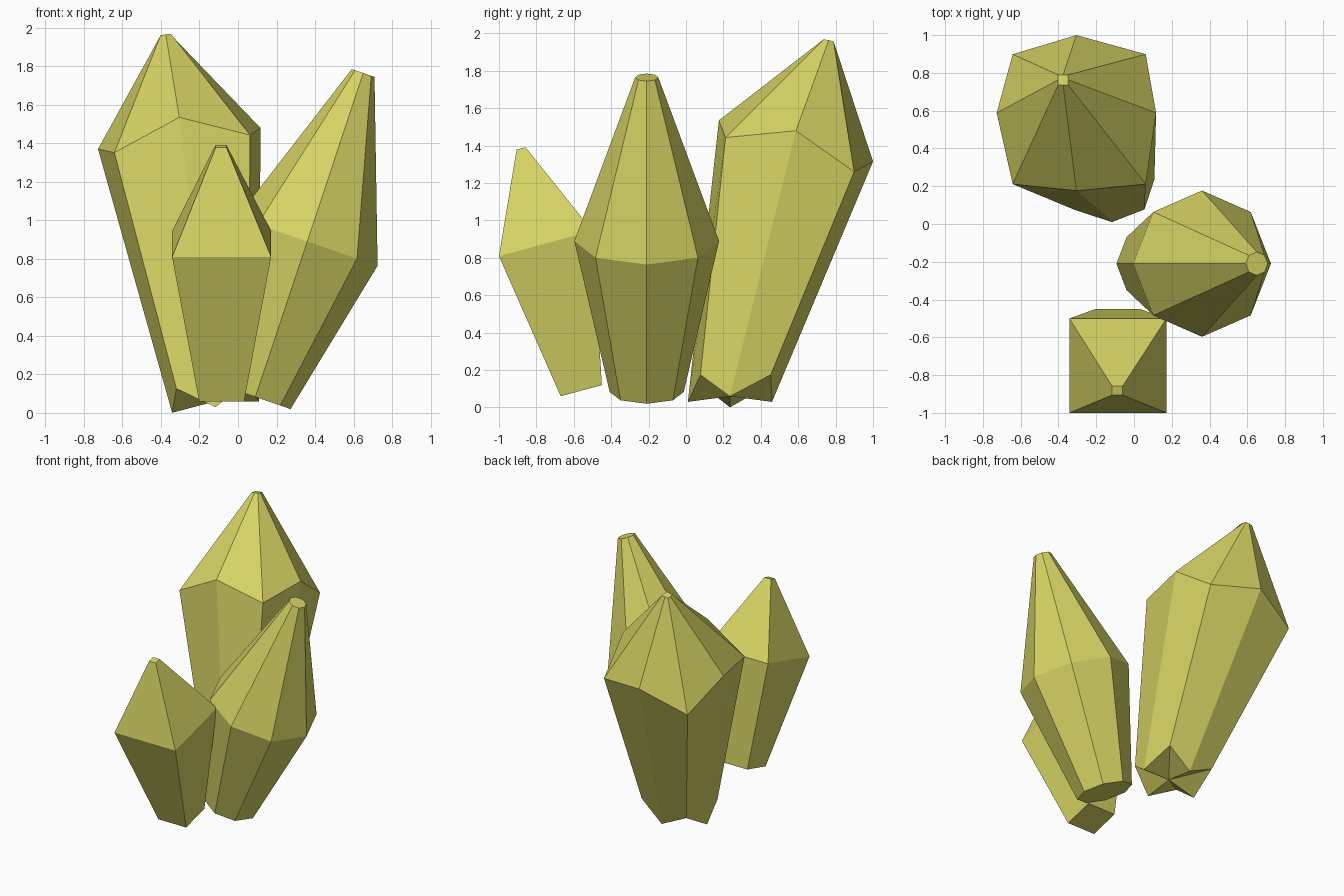
import bpy
import math

if "Cube" in bpy.data.objects:
    bpy.data.objects.remove(bpy.data.objects["Cube"])

# One flat colour for all crystals
mat = bpy.data.materials.new("olive yellow crystal")
mat.diffuse_color = (0.672, 0.651, 0.127, 1.0)
mat.use_nodes = True
mat.node_tree.nodes["Principled BSDF"].inputs["Base Color"].default_value = mat.diffuse_color


def ring(n, centre, rx, ry, slope=(0, 0), phase=0.0, k=1.0, shift=(0, 0, 0)):
    """Ring of n points on a sloped plane; every second point may be
    scaled by k and shifted, which gives a zigzag rim."""
    pts = []
    for i in range(n):
        a = phase + 2 * math.pi * i / n
        x, y = rx * math.cos(a), ry * math.sin(a)
        sx = sy = sz = 0.0
        if i % 2 and k != 1.0:
            x, y = x * k, y * k
            sx, sy, sz = shift
        z = slope[0] * x + slope[1] * y
        if i % 2 and k != 1.0:
            z += slope[0] * sx + slope[1] * sy + sz
        pts.append((centre[0] + x + sx, centre[1] + y + sy, centre[2] + z))
    return pts


def crystal(name, rings, base_centre=None):
    """Loft base, shoulder and tip rings into one faceted closed crystal."""
    n = len(rings[0])
    verts = [p for r in rings for p in r]
    faces = []
    for j in range(len(rings) - 1):
        for i in range(n):
            a, b = j * n + i, j * n + (i + 1) % n
            faces.append((a, b, b + n, a + n))
    faces.append(tuple(range((len(rings) - 1) * n, len(rings) * n)))
    if base_centre:
        verts.append(base_centre)
        c = len(verts) - 1
        faces += [((i + 1) % n, i, c) for i in range(n)]
    else:
        faces.append(tuple(reversed(range(n))))
    me = bpy.data.meshes.new(name)
    me.from_pydata(verts, [], faces)
    me.materials.append(mat)
    me.update()
    ob = bpy.data.objects.new(name, me)
    bpy.context.collection.objects.link(ob)
    return ob


Q = math.pi / 4
R2 = math.sqrt(2)

# Small four-sided crystal leaning to the front
crystal("small_front_crystal", [
    ring(4, (-0.085, -0.56, 0.09), 0.117 * R2, 0.11 * R2, (0, 0.27), Q),
    ring(4, (-0.085, -0.75, 0.877), 0.257 * R2, 0.25 * R2, (0, 0.27), Q),
    ring(4, (-0.088, -0.882, 1.385), 0.028 * R2, 0.024 * R2, (0, 0.27), Q),
])

# Eight-sided crystal leaning to the right
crystal("right_crystal", [
    ring(8, (0.09, -0.21, 0.083), 0.183, 0.198, (-0.345, 0)),
    ring(8, (0.36, -0.21, 0.89), 0.365, 0.387, (-0.345, 0)),
    ring(8, (0.65, -0.21, 1.765), 0.059, 0.062, (-0.345, 0)),
])

# Tall crystal at the back with a zigzag shoulder and base
crystal("tall_back_crystal", [
    ring(8, (-0.117, 0.235, 0.03), 0.225, 0.225, (0.13, 0), 0,
         1.18, (-0.015, 0.03, 0.122)),
    ring(8, (-0.305, 0.588, 1.425), 0.422, 0.412, (0.13, -0.267), 0,
         1.18, (0.015, -0.033, -0.13)),
    ring(8, (-0.375, 0.763, 1.96), 0.027, 0.027, (0.13, -0.2), 0, 1.38),
], base_centre=(-0.117, 0.235, 0.06))
